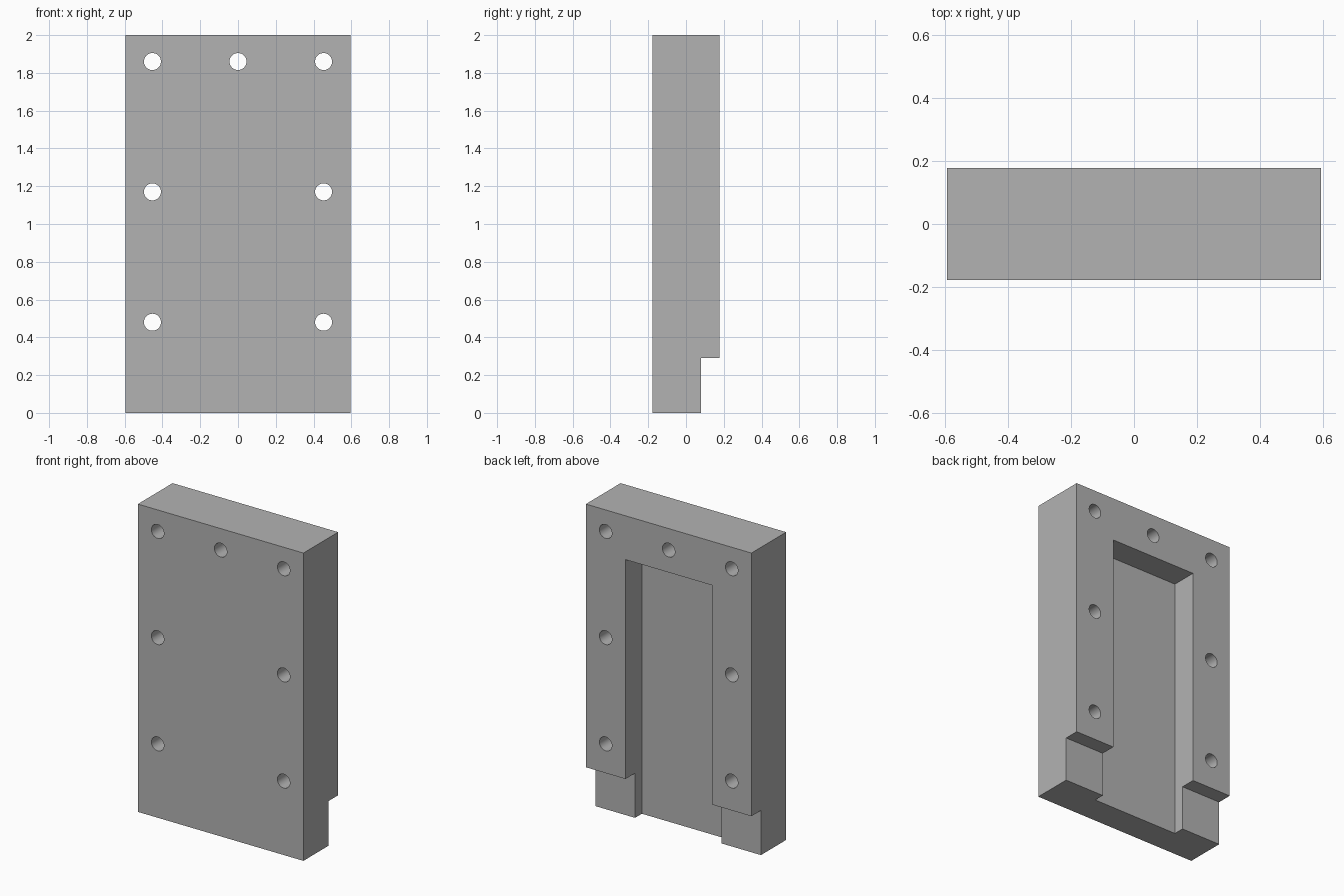
import bpy
import math

cube = bpy.data.objects.get("Cube")
if cube:
    bpy.data.objects.remove(cube, do_unlink=True)

# Overall sizes
HALF_W, HALF_D, HEIGHT = 0.595, 0.178, 2.0
STEP_Y, STEP_Z = 0.08, 0.29
POCKET_HALF_W, POCKET_Y, POCKET_TOP = 0.31, 0.01, 1.715
HOLE_X, HOLE_R = 0.453, 0.045
HOLE_ROWS = (0.48, 1.17, 1.86)

grey = bpy.data.materials.new("plain_grey")
grey.use_nodes = True
colour = (0.45, 0.45, 0.45, 1)
grey.diffuse_color = colour
grey.node_tree.nodes["Principled BSDF"].inputs["Base Color"].default_value = colour


def box(name, low, high):
    """Axis-aligned box between two corners."""
    centre = [(a + b) / 2 for a, b in zip(low, high)]
    bpy.ops.mesh.primitive_cube_add(size=1, location=centre)
    obj = bpy.context.object
    obj.name = name
    obj.scale = [b - a for a, b in zip(low, high)]
    bpy.ops.object.transform_apply(location=True, rotation=True, scale=True)
    obj.data.materials.append(grey)
    return obj


def hole(x, z):
    """Round cutter running front to back."""
    bpy.ops.mesh.primitive_cylinder_add(vertices=48, radius=HOLE_R, depth=1,
                                        location=(x, 0, z),
                                        rotation=(math.pi / 2, 0, 0))
    obj = bpy.context.object
    obj.name = "hole_cutter"
    obj.data.materials.append(grey)
    return obj


def cut(target, cutter):
    mod = target.modifiers.new("cut", 'BOOLEAN')
    mod.operation = 'DIFFERENCE'
    mod.solver = 'EXACT'
    mod.object = cutter
    bpy.context.view_layer.objects.active = target
    bpy.ops.object.modifier_apply(modifier=mod.name)
    bpy.data.objects.remove(cutter, do_unlink=True)


# Solid block
plate = box("mounting_plate", (-HALF_W, -HALF_D, 0), (HALF_W, HALF_D, HEIGHT))

# Step across the bottom of the back
cut(plate, box("step_cutter", (-1, STEP_Y, -1), (1, 1, STEP_Z)))

# Long pocket in the back, open at the bottom
cut(plate, box("pocket_cutter", (-POCKET_HALF_W, POCKET_Y, -1),
               (POCKET_HALF_W, 1, POCKET_TOP)))

# Bolt holes down both sides and at the top centre
positions = [(side * HOLE_X, z) for side in (-1, 1) for z in HOLE_ROWS]
positions.append((0, HOLE_ROWS[-1]))
for x, z in positions:
    cut(plate, hole(x, z))

# Smooth hole walls, crisp edges
bpy.ops.object.select_all(action='DESELECT')
plate.select_set(True)
bpy.context.view_layer.objects.active = plate
bpy.ops.object.shade_smooth_by_angle(angle=math.radians(30))
